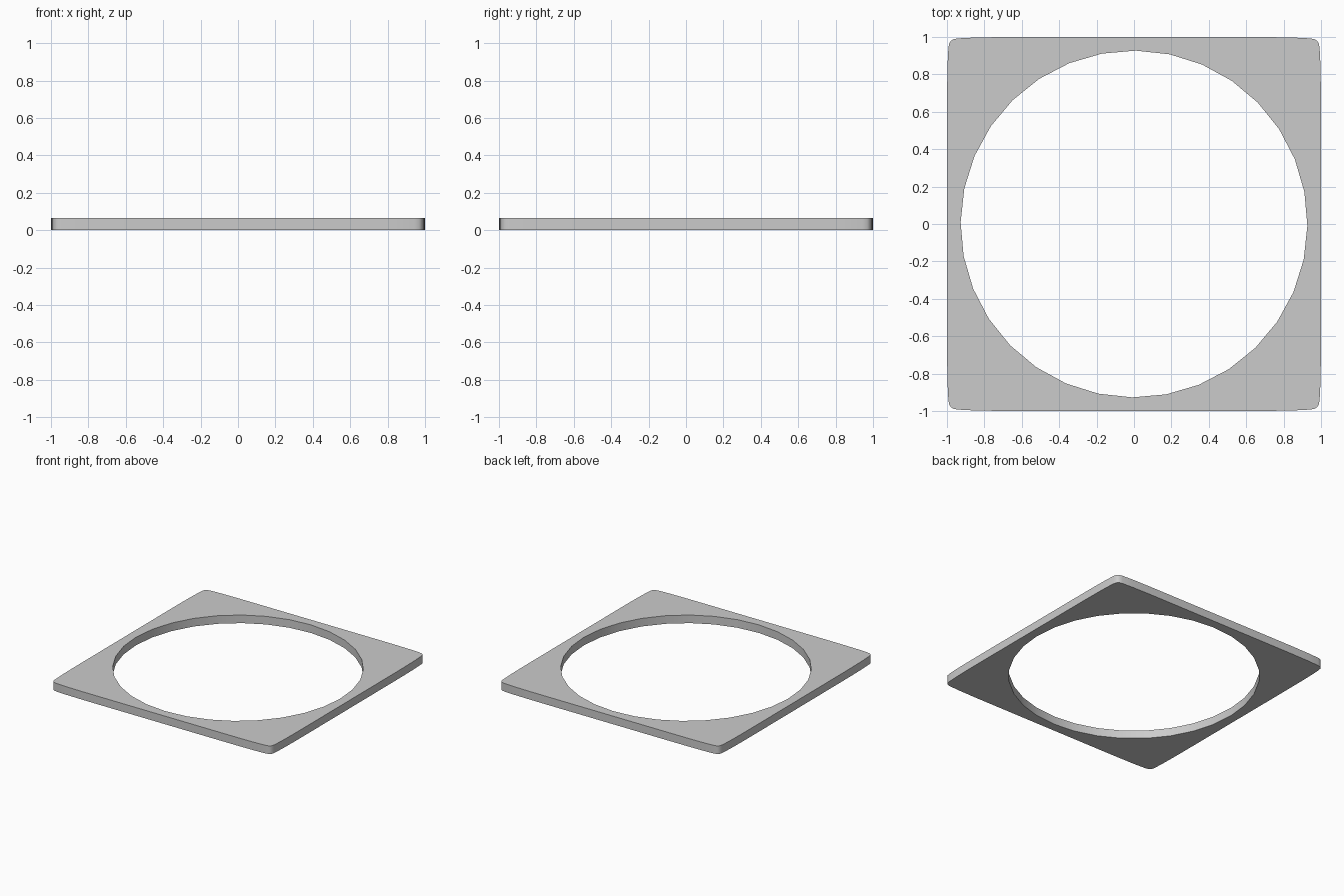
import bpy
import bmesh
import math

if "Cube" in bpy.data.objects:
    bpy.data.objects.remove(bpy.data.objects["Cube"])

HEIGHT = 0.066
HOLE_RADIUS = 0.927
HOLE_SIDES = 32

# outer outline: one softly rounded corner, turned four times
corner = [(1.0, -0.52), (1.0, 0.52), (0.9995, 0.7), (0.997, 0.85), (0.992, 0.945),
          (0.987, 0.968), (0.979, 0.979), (0.968, 0.987), (0.945, 0.992),
          (0.85, 0.997), (0.7, 0.9995)]
outline = []
for q in range(4):
    for x, y in corner:
        for _ in range(q):
            x, y = -y, x
        outline.append((x, y))

# round opening
hole = []
for i in range(HOLE_SIDES):
    a = 2 * math.pi * i / HOLE_SIDES - math.radians(0.6)
    hole.append((HOLE_RADIUS * math.cos(a), HOLE_RADIUS * math.sin(a)))

bm = bmesh.new()


def add_loop(points):
    verts = [bm.verts.new((x, y, 0)) for x, y in points]
    return [bm.edges.new((v, verts[(i + 1) % len(verts)])) for i, v in enumerate(verts)]


# flat sheet with opening, extruded to a plate
edges = add_loop(outline) + add_loop(hole)
bmesh.ops.triangle_fill(bm, edges=edges, use_beauty=True, normal=(0, 0, 1))
ext = bmesh.ops.extrude_face_region(bm, geom=bm.faces[:], use_keep_orig=True)
top = [g for g in ext["geom"] if isinstance(g, bmesh.types.BMVert)]
bmesh.ops.translate(bm, verts=top, vec=(0, 0, HEIGHT))
bmesh.ops.recalc_face_normals(bm, faces=bm.faces[:])

mesh = bpy.data.meshes.new("square_frame_plate")
bm.to_mesh(mesh)
bm.free()
plate = bpy.data.objects.new("square_frame_plate", mesh)
bpy.context.collection.objects.link(plate)

# smooth rounded walls, sharp rims
bpy.context.view_layer.objects.active = plate
plate.select_set(True)
bpy.ops.object.shade_smooth_by_angle(angle=math.radians(40))
